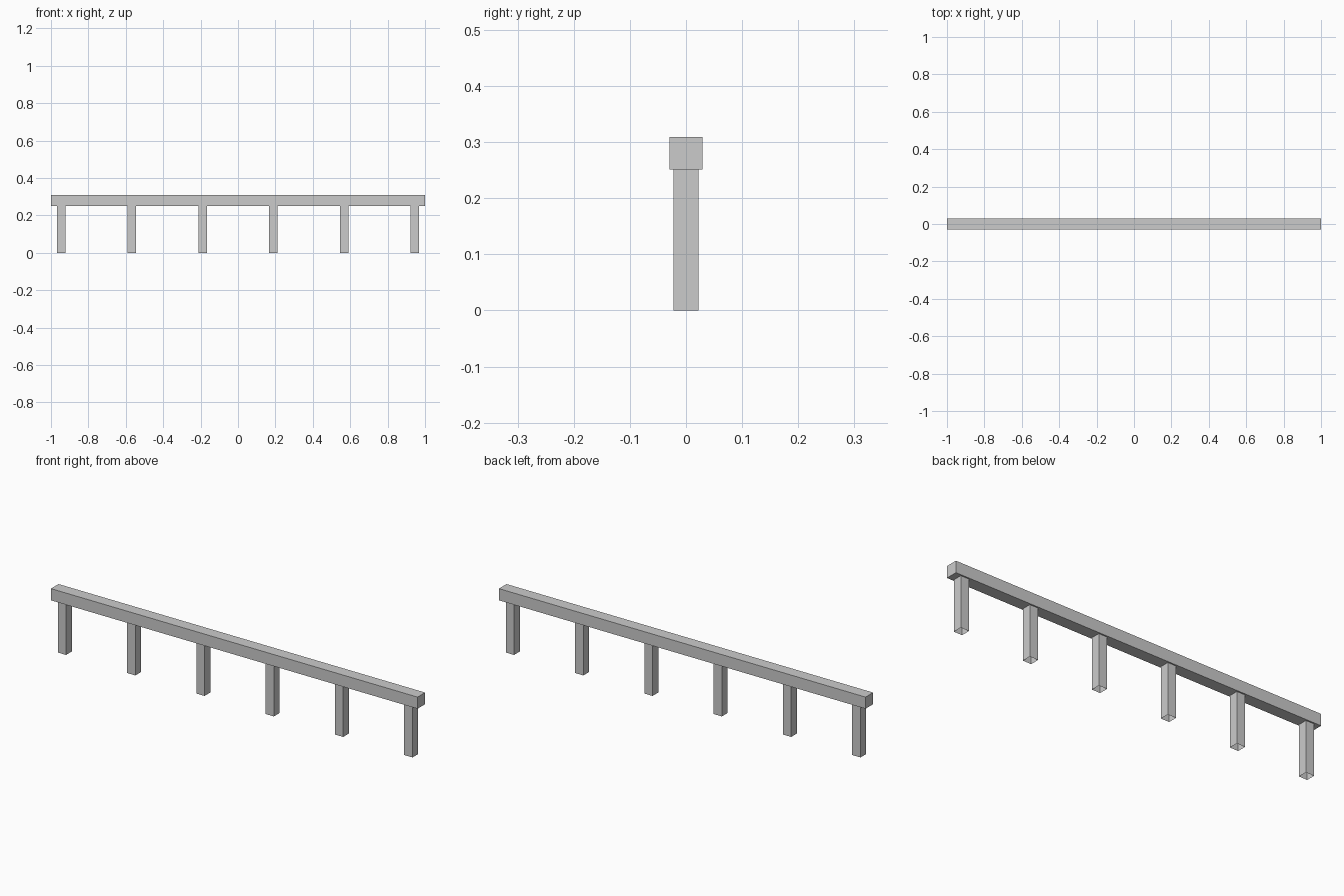
import bpy
import bmesh
from mathutils import Matrix, Vector

if "Cube" in bpy.data.objects:
    bpy.data.objects.remove(bpy.data.objects["Cube"])

POST_COUNT = 6
POST_SPACING = 0.378
POST_WIDTH = 0.045
RAIL_BOTTOM = 0.2515
RAIL_TOP = 0.309


def box(name, size, centre, open_ends=False):
    """Axis-aligned box; open_ends drops the top and bottom faces."""
    bm = bmesh.new()
    matrix = Matrix.Translation((0, 0, 0)) @ Matrix.Diagonal((*size, 1))
    bmesh.ops.create_cube(bm, size=1, matrix=matrix)
    if open_ends:
        bm.normal_update()
        caps = [f for f in bm.faces if abs(f.normal.z) > 0.9]
        bmesh.ops.delete(bm, geom=caps, context='FACES_ONLY')
    mesh = bpy.data.meshes.new(name)
    bm.to_mesh(mesh)
    bm.free()
    obj = bpy.data.objects.new(name, mesh)
    obj.location = Vector(centre)
    bpy.context.collection.objects.link(obj)
    return obj


# Long square top rail
box("top_rail", (2.0, 0.059, RAIL_TOP - RAIL_BOTTOM),
    (0, 0, (RAIL_TOP + RAIL_BOTTOM) / 2))

# Row of hollow square posts, open at the foot and butted against the rail
for i in range(POST_COUNT):
    x = (i - (POST_COUNT - 1) / 2) * POST_SPACING
    box(f"post_{i + 1}", (POST_WIDTH, POST_WIDTH, RAIL_BOTTOM),
        (x, 0, RAIL_BOTTOM / 2), open_ends=True)
